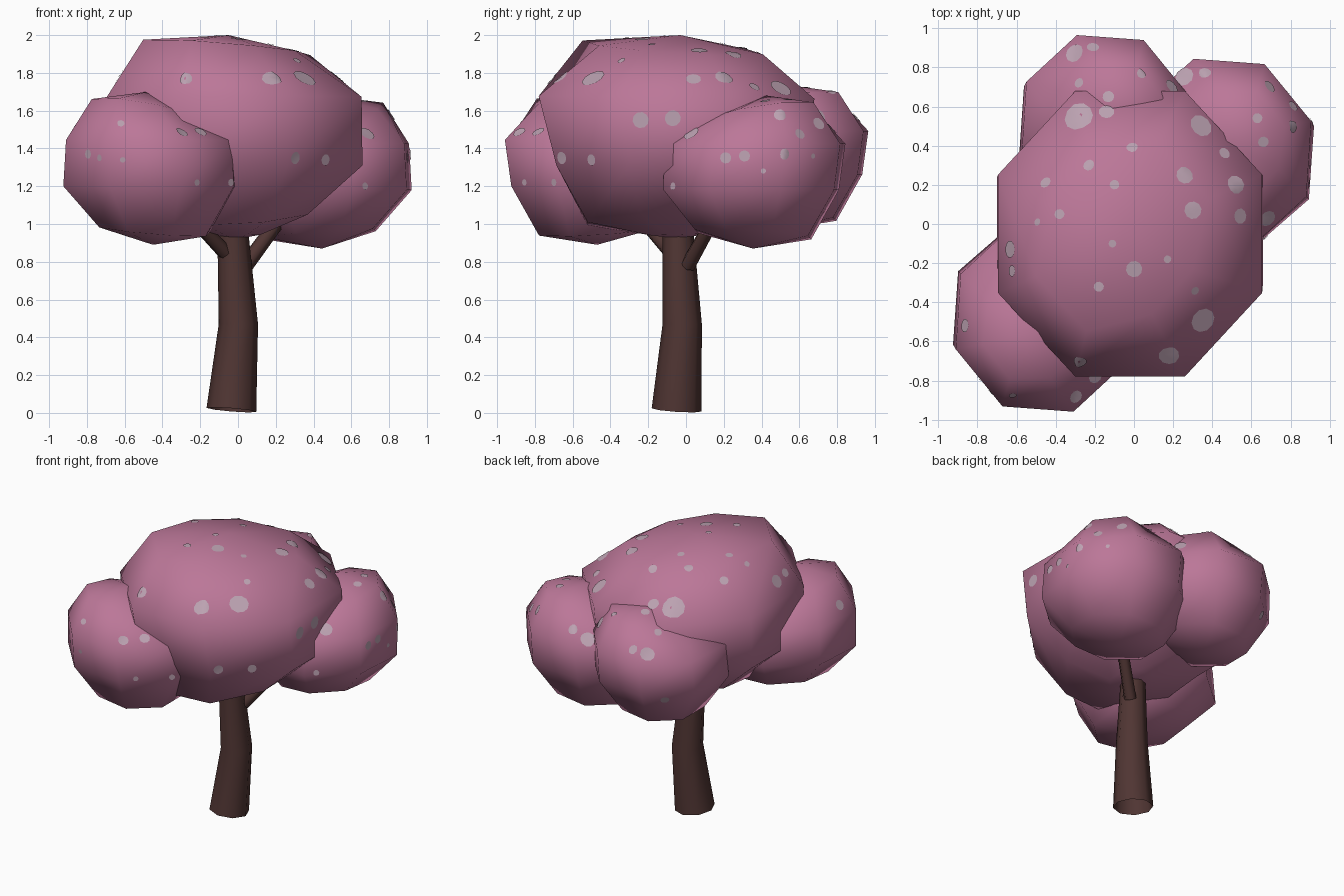
import bpy, bmesh, math
from mathutils import Vector
from mathutils.bvhtree import BVHTree

if "Cube" in bpy.data.objects:
    bpy.data.objects.remove(bpy.data.objects["Cube"])


def material(name, rgb):
    m = bpy.data.materials.new(name)
    m.diffuse_color = (*rgb, 1)
    m.use_nodes = True
    m.node_tree.nodes["Principled BSDF"].inputs["Base Color"].default_value = m.diffuse_color
    return m


PINK = material("blossom pink", (0.50, 0.185, 0.315))
PALE = material("pale petal", (0.50, 0.36, 0.44))
BARK = material("dark bark", (0.080, 0.036, 0.033))


def finish(name, bm, mat, recalc=True):
    if recalc:
        bmesh.ops.recalc_face_normals(bm, faces=bm.faces)
    me = bpy.data.meshes.new(name)
    bm.to_mesh(me)
    tree = BVHTree.FromBMesh(bm)
    bm.free()
    me.materials.append(mat)
    for p in me.polygons:
        p.use_smooth = True
    ob = bpy.data.objects.new(name, me)
    bpy.context.collection.objects.link(ob)
    return ob, tree


def bridge(bm, lower, upper):
    n = len(lower)
    for i in range(n):
        j = (i + 1) % n
        bm.faces.new((lower[i], lower[j], upper[j], upper[i]))


def blob(name, rings, bottom, top, origin=(0, 0, 0), turn=0, size=1, spin=0):
    """Eight-sided clump: rings of (z, cx, cy, rx, ry, tilt x, tilt y, diagonal stretch)."""
    bm = bmesh.new()

    def place(x, y, z):
        c, s = math.cos(turn), math.sin(turn)
        return bm.verts.new(Vector((c * x - s * y, s * x + c * y, z)) * size + Vector(origin))

    loops = []
    for z, cx, cy, rx, ry, tx, ty, stretch in rings:
        loop = []
        for k in range(8):
            a = math.radians(22.5 + 45 * k + spin)
            f = 1 + stretch * math.sin(2 * a)
            x, y = f * rx * math.cos(a), f * ry * math.sin(a)
            loop.append(place(cx + x, cy + y, z + tx * x + ty * y))
        loops.append(loop)
    for a, b in zip(loops, loops[1:]):
        bridge(bm, a, b)
    for pole, loop in ((bottom, loops[0]), (top, loops[-1])):
        v = place(*pole)
        for i in range(8):
            bm.faces.new((loop[i], loop[(i + 1) % 8], v))
    return finish(name, bm, PINK)


def tube(name, path, sides=8, capped=True):
    """Tapered limb along (x, y, z, radius) points; ends square to the path."""
    bm = bmesh.new()
    pts = [Vector(p[:3]) for p in path]
    loops = []
    for i, p in enumerate(path):
        d = pts[min(i + 1, len(pts) - 1)] - pts[max(i - 1, 0)]
        q = Vector((0, 0, 1)).rotation_difference(d)
        loops.append([bm.verts.new(pts[i] + q @ Vector((
            p[3] * math.cos(math.tau * k / sides), p[3] * math.sin(math.tau * k / sides), 0)))
            for k in range(sides)])
    for a, b in zip(loops, loops[1:]):
        bridge(bm, a, b)
    if capped:
        bm.faces.new(loops[0])
        bm.faces.new(loops[-1])
    ob, _ = finish(name, bm, BARK)
    for p in ob.data.polygons:
        p.use_smooth = len(p.vertices) == 4


# Trunk (open ended) and branches
tube("trunk", [(-0.035, -0.05, 0.016, 0.132), (0.002, -0.02, 0.47, 0.104), (-0.03, -0.045, 1.0, 0.08)],
     capped=False)
tube("right_branch", [(0.04, 0.01, 0.78, 0.042), (0.32, 0.22, 1.16, 0.036)], 6)
tube("left_branch", [(-0.07, -0.08, 0.85, 0.04), (-0.34, -0.33, 1.14, 0.034)], 6)

# Main canopy
trees = [blob("main_canopy", [
    (0.945, -0.01, -0.04, 0.14, 0.16, 0, 0.03, 0),
    (1.05, -0.02, -0.04, 0.42, 0.52, 0.05, 0.10, 0),
    (1.31, -0.02, -0.03, 0.735, 0.71, 0, 0, 0),
    (1.67, -0.02, -0.05, 0.73, 0.79, 0, -0.01, 0),
    (1.935, -0.06, -0.07, 0.435, 0.47, -0.07, -0.05, 0.14)],
    (-0.01, -0.03, 0.92), (-0.05, -0.03, 2.0))[1]]

# Three side clumps share one shape, turned and scaled
SIDE = [(-0.355, 0.015, 0.01, 0.305, 0.325, -0.08, 0.06, 0),
        (-0.12, 0.0, 0.02, 0.49, 0.49, 0, 0, 0),
        (0.125, 0.0, 0.0, 0.475, 0.505, 0, 0, 0),
        (0.29, -0.05, -0.04, 0.27, 0.29, -0.15, -0.13, 0.05)]
for name, origin, turn, size in (
        ("front_left_canopy", (-0.46, -0.48, 1.32), 0, 1),
        ("right_canopy", (0.455, 0.365, 1.30), math.pi, 1),
        ("back_canopy", (-0.15, 0.515, 1.375), math.pi, 0.94)):
    trees.append(blob(name, SIDE, (0.01, 0.01, -0.43), (-0.02, -0.06, 0.38),
                      origin, turn, size, -4)[1])

# Petal spots, listed by the view they are seen from: (across, up, radius)
TOP = [(-.28, .55, .08), (-.14, .57, .04), (-.23, .30, .03), (-.01, .39, .03), (-.10, .20, .025),
       (-.45, .21, .03), (-.38, .05, .026), (-.49, .01, .02), (-.63, -.13, .045), (-.62, -.24, .03),
       (-.18, -.32, .026), (-.11, -.10, .02), (0, -.23, .042), (.17, -.18, .02), (.31, -.34, .022),
       (.35, -.49, .065), (.18, -.67, .055), (.30, .07, .045), (.26, .25, .045), (.34, .50, .06),
       (.46, .36, .03), (.52, .20, .05), (.54, .04, .04), (-.86, -.52, .035), (-.30, -.88, .035),
       (-.20, -.78, .035), (.26, .75, .05), (.36, .77, .035), (.69, .70, .035), (.63, .54, .026),
       (.66, .42, .028), (.81, .60, .03), (.81, .50, .035), (.68, .03, .045), (-.30, .87, .05),
       (-.21, .90, .032), (-.28, .72, .026), (.04, .77, .026), (.19, .70, .04), (-.13, .65, .03)]
FRONT = [(-.28, 1.77, .04), (-.62, 1.53, .02), (-.79, 1.37, .025), (-.73, 1.35, .018),
         (-.61, 1.34, .015), (-.22, 1.22, .018), (.30, 1.35, .033), (.46, 1.34, .03),
         (.67, 1.20, .02), (-.04, 1.22, .02)]
RIGHT = [(-.24, 1.55, .043), (-.07, 1.56, .043), (.21, 1.35, .03), (.31, 1.36, .03),
         (.52, 1.37, .03), (.41, 1.28, .014), (.67, 1.36, .014)]
BACK = [(-.40, 1.22, .03)]

SPOTS = [(Vector((x, y, 5)), Vector((0, 0, -1)), r) for x, y, r in TOP]
SPOTS += [(Vector((x, -5, z)), Vector((0, 1, 0)), r) for x, z, r in FRONT]
SPOTS += [(Vector((5, y, z)), Vector((-1, 0, 0)), r) for y, z, r in RIGHT]
SPOTS += [(Vector((x, 5, z)), Vector((0, -1, 0)), r) for x, z, r in BACK]

bm = bmesh.new()
for start, ray, radius in SPOTS:
    hits = [(t.ray_cast(start, ray), t) for t in trees]
    hits = [(h, t) for h, t in hits if h[0] is not None]
    if not hits:
        continue
    (centre, normal, _, _), tree = min(hits, key=lambda h: h[0][3])
    side = normal.orthogonal().normalized()
    other = normal.cross(side)

    def stick(u, v):
        loc, n, _, _ = tree.find_nearest(centre + side * u + other * v)
        return bm.verts.new(loc + n * 0.005)

    rings = [[stick(radius * f * math.cos(math.tau * k / 10), radius * f * math.sin(math.tau * k / 10))
              for k in range(10)] for f in (1, 0.5)]
    bridge(bm, *rings)
    bm.faces.new(rings[1])
finish("petal_spots", bm, PALE, False)
